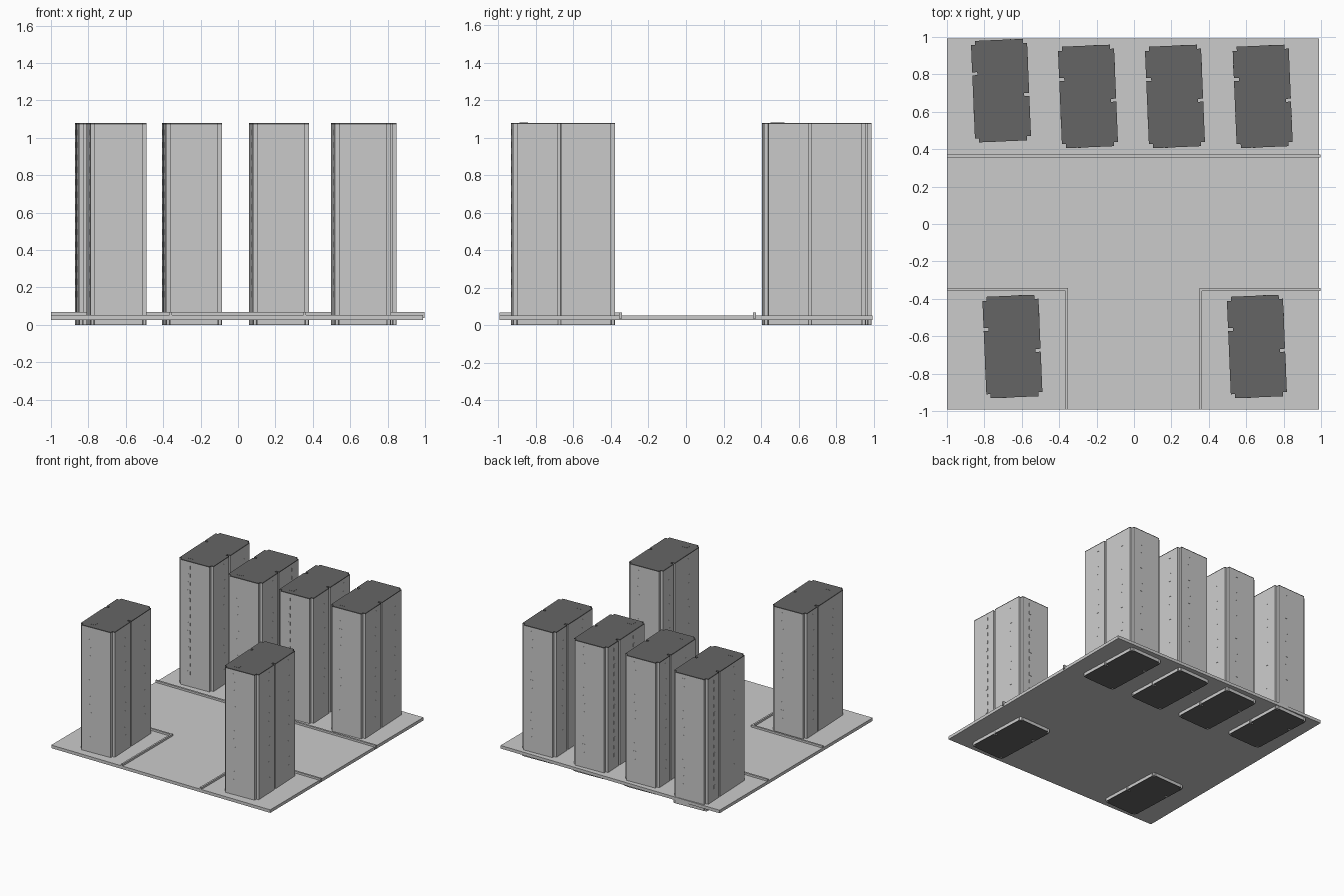
import bpy, bmesh, math
from mathutils import Vector, Matrix

if "Cube" in bpy.data.objects:
    bpy.data.objects.remove(bpy.data.objects["Cube"])

dark = bpy.data.materials.new("dark_roof")
dark.diffuse_color = (0.13, 0.13, 0.13, 1)
dark.use_nodes = True
dark.node_tree.nodes["Principled BSDF"].inputs["Base Color"].default_value = dark.diffuse_color

Z_FLOOR, Z_SLAB, Z_DECK, Z_CURB, Z_TOP = 0.0, 0.027, 0.052, 0.068, 1.08
HW, HL, N = 0.15, 0.2715, 0.022          # tower half width, half length, corner notch


def add_box(bm, x0, x1, y0, y1, z0, z1):
    mat = Matrix.Translation(((x0 + x1) / 2, (y0 + y1) / 2, (z0 + z1) / 2)) @ \
        Matrix.Diagonal((x1 - x0, y1 - y0, z1 - z0, 1))
    bmesh.ops.create_cube(bm, size=1, matrix=mat)


def add_prism(bm, outline, z0, z1):
    face = bm.faces.new([bm.verts.new((x, y, z0)) for x, y in outline])
    top = bmesh.ops.extrude_face_region(bm, geom=[face])["geom"]
    bmesh.ops.translate(bm, vec=(0, 0, z1 - z0),
                        verts=[v for v in top if isinstance(v, bmesh.types.BMVert)])


def finish(bm, name, matrix=Matrix(), material=None):
    bmesh.ops.recalc_face_normals(bm, faces=bm.faces)
    mesh = bpy.data.meshes.new(name)
    bm.to_mesh(mesh)
    bm.free()
    obj = bpy.data.objects.new(name, mesh)
    obj.matrix_world = matrix
    if material:
        mesh.materials.append(material)
    bpy.context.collection.objects.link(obj)
    return obj


# ground slab
bm = bmesh.new()
add_box(bm, -1, 0.988, -0.993, 0.993, Z_SLAB, Z_DECK)
finish(bm, "ground_slab")

# raised curbs along the streets
bm = bmesh.new()
add_box(bm, -1, 0.998, 0.356, 0.372, Z_SLAB + 0.01, Z_CURB)
finish(bm, "back_curb")
for name, outer, inner, s in (("left_curb", -1, -0.352, -1), ("right_curb", 0.998, 0.35, 1)):
    bm = bmesh.new()
    t = s * 0.014
    add_prism(bm, [(outer, -0.342), (inner, -0.342), (inner, -0.993), (inner + t, -0.993),
                   (inner + t, -0.357), (outer, -0.357)], Z_SLAB + 0.01, Z_CURB)
    finish(bm, name)


# tower footprint with stepped corners and one slot in each long side
def slot(x, y, s):
    d, h = 0.027, 0.008
    return [(x, y - s * h), (x - s * d, y - s * h), (x - s * d, y + s * h), (x, y + s * h)]


SLOTS = ((HW, -0.026, 1), (-HW, 0.096, -1))
footprint = (
    [(-HW + N, -HL + N), (-HW + N, -HL), (HW - N, -HL), (HW - N, -HL + N), (HW, -HL + N)]
    + slot(*SLOTS[0])
    + [(HW, HL - N), (HW - N, HL - N), (HW - N, HL), (-HW + N, HL), (-HW + N, HL - N), (-HW, HL - N)]
    + slot(*SLOTS[1]) + [(-HW, -HL + N)])


def tower(name, x, y):
    place = Matrix.Translation((x, y, 0)) @ Matrix.Rotation(math.radians(2.4), 4, 'Z')

    # wall body
    bm = bmesh.new()
    add_prism(bm, footprint, Z_FLOOR + 0.003, Z_TOP - 0.008)
    finish(bm, name + "_walls", place)

    # dark roof with hatch, and dark floor plate underneath
    bm = bmesh.new()
    add_prism(bm, footprint, Z_TOP - 0.008, Z_TOP - 0.001)
    add_box(bm, -0.086, -0.038, -0.228, -0.186, Z_TOP - 0.004, Z_TOP)
    finish(bm, name + "_roof", place, dark)
    bm = bmesh.new()
    add_prism(bm, footprint, Z_FLOOR, Z_FLOOR + 0.003)
    finish(bm, name + "_floor", place, dark)

    # short round piles in the corner steps and slots
    bm = bmesh.new()
    spots = [(sx * (HW - N / 2), sy * (HL - N / 2)) for sx in (-1, 1) for sy in (-1, 1)]
    spots += [(sx - s * 0.008, sy) for sx, sy, s in SLOTS]
    for px, py in spots:
        bmesh.ops.create_cone(bm, cap_ends=True, segments=12, radius1=0.009, radius2=0.009,
                              depth=Z_SLAB,
                              matrix=Matrix.Translation((px, py, Z_SLAB / 2)))
    finish(bm, name + "_piles", place)

    # columns of narrow windows, one per storey
    bm = bmesh.new()
    e = 0.001
    for i in range(14):
        z0 = 0.15 + i * 0.0665
        z1 = z0 + 0.028
        for s in (-1, 1):
            add_box(bm, s * 0.053 - 0.011, s * 0.053 + 0.011, s * HL - e, s * HL + e, z0, z1)
            for wy in (-0.106, 0.164):
                add_box(bm, s * HW - e, s * HW + e, wy - 0.01, wy + 0.01, z0, z1)
    finish(bm, name + "_windows", place)


for i, (x, y) in enumerate([(-0.711, 0.713), (-0.246, 0.682), (0.219, 0.682), (0.688, 0.682),
                            (-0.65, -0.655), (0.657, -0.655)]):
    tower(f"tower_{i + 1}", x, y)
